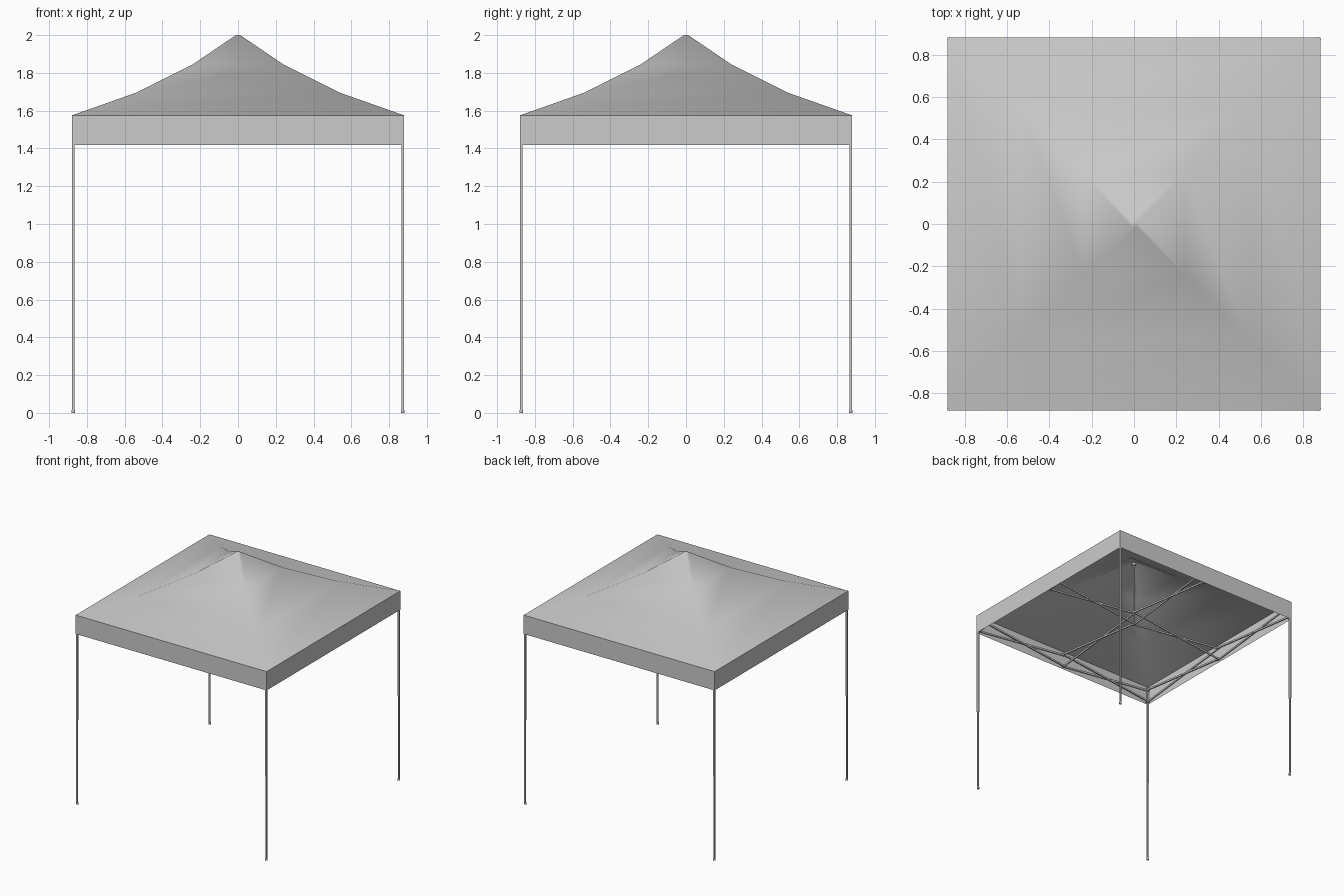
import bpy, bmesh, math
from mathutils import Vector, Matrix

if "Cube" in bpy.data.objects:
    bpy.data.objects.remove(bpy.data.objects["Cube"])

LEG = 0.872          # leg axis distance from the centre
LOW, HIGH = 1.437, 1.54   # heights of the lower and upper truss joints


def finish(bm, name, angle=None):
    bmesh.ops.recalc_face_normals(bm, faces=bm.faces)
    me = bpy.data.meshes.new(name)
    bm.to_mesh(me)
    bm.free()
    ob = bpy.data.objects.new(name, me)
    bpy.context.collection.objects.link(ob)
    if angle:
        bpy.ops.object.select_all(action='DESELECT')
        ob.select_set(True)
        bpy.context.view_layer.objects.active = ob
        bpy.ops.object.shade_smooth_by_angle(angle=math.radians(angle))
    return ob


def box(bm, centre, size):
    m = Matrix.Translation(centre) @ Matrix.Diagonal((*size, 1))
    bmesh.ops.create_cube(bm, size=1, matrix=m)


def bar(bm, a, b, width=0.008, depth=0.014):
    # flat rectangular tube from a to b, tall side upright
    a, b = Vector(a), Vector(b)
    d = (b - a).normalized()
    side = Vector((0, 0, 1)).cross(d).normalized()
    rot = Matrix((side, d, side.cross(d))).transposed().to_4x4()
    m = Matrix.Translation((a + b) / 2) @ rot @ Matrix.Diagonal((width, (b - a).length, depth, 1))
    bmesh.ops.create_cube(bm, size=1, matrix=m)


def cylinder(bm, z0, z1, r, x=0, y=0, n=12):
    bmesh.ops.create_cone(bm, cap_ends=True, segments=n, radius1=r, radius2=r, depth=z1 - z0,
                          matrix=Matrix.Translation((x, y, (z0 + z1) / 2)))


def scissor(bm, a, b):
    # two crossing bars between the plan points a and b, side by side
    a, b = Vector((*a, 0)), Vector((*b, 0))
    off = Vector((0, 0, 1)).cross((b - a).normalized()) * 0.005
    lo, hi = Vector((0, 0, LOW)), Vector((0, 0, HIGH))
    bar(bm, a + lo + off, b + hi + off)
    bar(bm, a + hi - off, b + lo - off)
    # pivot pin
    mid = (a + b) / 2 + (lo + hi) / 2
    bar(bm, mid - off * 2.2, mid + off * 2.2, 0.006, 0.006)


# fabric canopy: square rings from the valance hem to the peak
bm = bmesh.new()
rings = []
for r, z in [(0.88, 1.418), (0.88, 1.575), (0.54, 1.695), (0.24, 1.845), (0.012, 2.0)]:
    rings.append([bm.verts.new((sx * r, sy * r, z)) for sx, sy in ((-1, -1), (1, -1), (1, 1), (-1, 1))])
for lo, hi in zip(rings, rings[1:]):
    for i in range(4):
        j = (i + 1) % 4
        bm.faces.new((lo[i], lo[j], hi[j], hi[i]))
bm.faces.new(rings[-1])
finish(bm, "canopy", 40)

# telescopic legs with feet and corner brackets
corners = [(-1, -1), (1, -1), (1, 1), (-1, 1)]
for label, (sx, sy) in zip(("front_left", "front_right", "back_right", "back_left"), corners):
    x, y = sx * LEG, sy * LEG
    bm = bmesh.new()
    box(bm, (x, y, 1.135), (0.015, 0.015, 0.87))
    box(bm, (x, y, 0.355), (0.011, 0.011, 0.70))
    finish(bm, label + "_leg")
    bm = bmesh.new()
    cylinder(bm, 0, 0.016, 0.01, x, y)
    finish(bm, label + "_foot", 40)
    bm = bmesh.new()
    for z in (LOW, HIGH):
        box(bm, (x - sx * 0.004, y - sy * 0.004, z), (0.022, 0.022, 0.02))
    finish(bm, label + "_brackets")

# scissor trusses: two per side, one from each side middle to the hub
inset = LEG - 0.006
for k, label in enumerate(("front", "right", "back", "left")):
    rot = Matrix.Rotation(k * math.pi / 2, 4, 'Z')
    bm = bmesh.new()
    scissor(bm, (-inset, -inset), (0, -inset))
    scissor(bm, (0, -inset), (inset, -inset))
    for z in (LOW, HIGH):
        box(bm, (0, -inset, z), (0.022, 0.016, 0.018))
    bm.transform(rot)
    finish(bm, label + "_side_truss")
    bm = bmesh.new()
    scissor(bm, (0, -inset), (0, 0))
    bm.transform(rot)
    finish(bm, label + "_centre_truss")

# centre pole with hubs and peak cap
bm = bmesh.new()
cylinder(bm, LOW - 0.01, 1.985, 0.007)
finish(bm, "centre_pole", 40)
bm = bmesh.new()
for z in (LOW, HIGH):
    box(bm, (0, 0, z), (0.024, 0.024, 0.02))
finish(bm, "centre_hubs")
bm = bmesh.new()
cylinder(bm, 1.968, 1.99, 0.015)
finish(bm, "peak_cap", 40)
